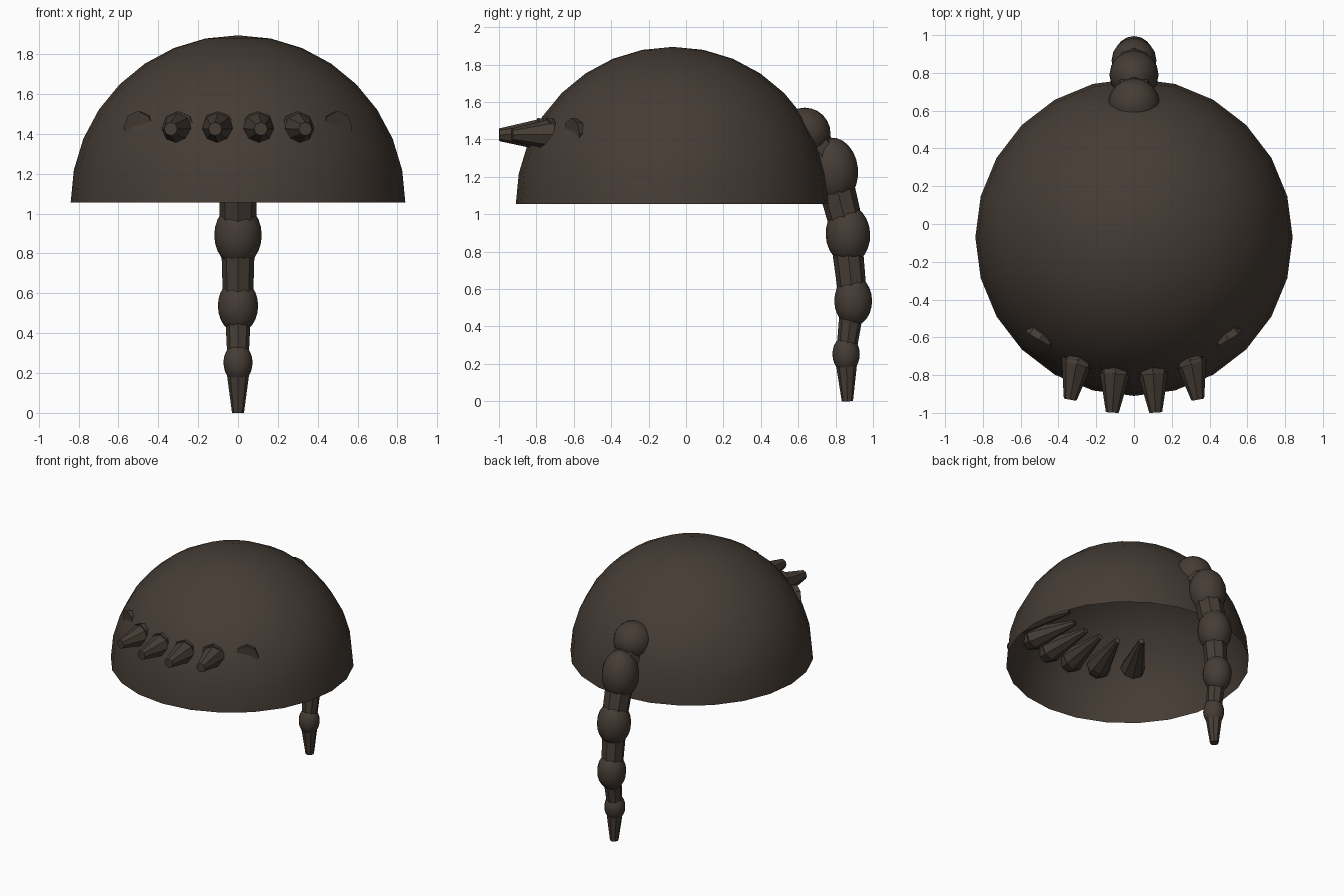
import bpy, bmesh, math
from mathutils import Vector

if "Cube" in bpy.data.objects:
    bpy.data.objects.remove(bpy.data.objects["Cube"])

mat = bpy.data.materials.new("dark_brown")
mat.diffuse_color = (0.06, 0.045, 0.035, 1)
mat.use_nodes = True
mat.node_tree.nodes["Principled BSDF"].inputs["Base Color"].default_value = mat.diffuse_color


def finish(obj, name, smooth=False):
    obj.name = name
    obj.data.materials.append(mat)
    for p in obj.data.polygons:
        p.use_smooth = smooth
    return obj


def frustum(name, a, b, r1, r2, sides=8):
    """Low-poly tapered tube from point a (radius r1) to point b (radius r2)."""
    a, b = Vector(a), Vector(b)
    d = b - a
    bpy.ops.mesh.primitive_cone_add(vertices=sides, radius1=r1, radius2=r2,
                                    depth=d.length, location=(a + b) / 2)
    o = bpy.context.object
    o.rotation_euler = d.to_track_quat('Z', 'Y').to_euler()
    return finish(o, name)


def bead(name, y, z, r, rz, tilt=0):
    bpy.ops.mesh.primitive_uv_sphere_add(segments=16, ring_count=12, radius=1,
                                         location=(0, y, z), rotation=(tilt, 0, 0))
    o = bpy.context.object
    o.scale = (r, r, rz)
    return finish(o, name, True)


# Cap: open upper half of a sphere
bpy.ops.mesh.primitive_uv_sphere_add(segments=24, ring_count=16, radius=0.84,
                                     location=(0, -0.07, 1.055))
cap = bpy.context.object
bm = bmesh.new()
bm.from_mesh(cap.data)
bmesh.ops.delete(bm, geom=[v for v in bm.verts if v.co.z < -0.01], context='VERTS')
bm.to_mesh(cap.data)
bm.free()
finish(cap, "hair_cap", True)

# Fringe: six spikes running inward, four shorter ones pointing out
for s in (-1, 1):
    for x, y in ((0.1, -0.79), (0.3, -0.74), (0.5, -0.61)):
        a = math.radians(60 * x)
        frustum("fringe_root", (s * x, y, 1.43),
                (s * (x - 0.35 * math.sin(a)), y + 0.35 * math.cos(a), 1.45), 0.085, 0.02)
    for x, y, tx, ty in ((0.1, -0.77, 0.115, -0.998), (0.3, -0.715, 0.338, -0.93)):
        frustum("fringe_tip", (s * x, y, 1.427), (s * tx, ty, 1.425), 0.085, 0.034)

# Braid: beads shrinking down the back
for i, b in enumerate([(0.635, 1.432, 0.138, 0.138, 0), (0.79, 1.235, 0.13, 0.175, 0.1),
                       (0.866, 0.892, 0.119, 0.157, 0.05), (0.894, 0.537, 0.101, 0.135, 0),
                       (0.856, 0.252, 0.073, 0.098, 0)]):
    bead(f"braid_bead_{i + 1}", *b)

# Links between the beads and the tapered end
for a, b, r1, r2 in [((0, 0.66, 1.4), (0, 0.78, 1.24), 0.1, 0.1),
                     ((0, 0.78, 1.24), (0, 0.86, 0.93), 0.1, 0.09),
                     ((0, 0.86, 0.85), (0, 0.89, 0.57), 0.084, 0.076),
                     ((0, 0.89, 0.52), (0, 0.858, 0.27), 0.066, 0.053),
                     ((0, 0.857, 0.24), (0, 0.863, 0.0), 0.062, 0.03)]:
    frustum("braid_link", a, b, r1, r2)
